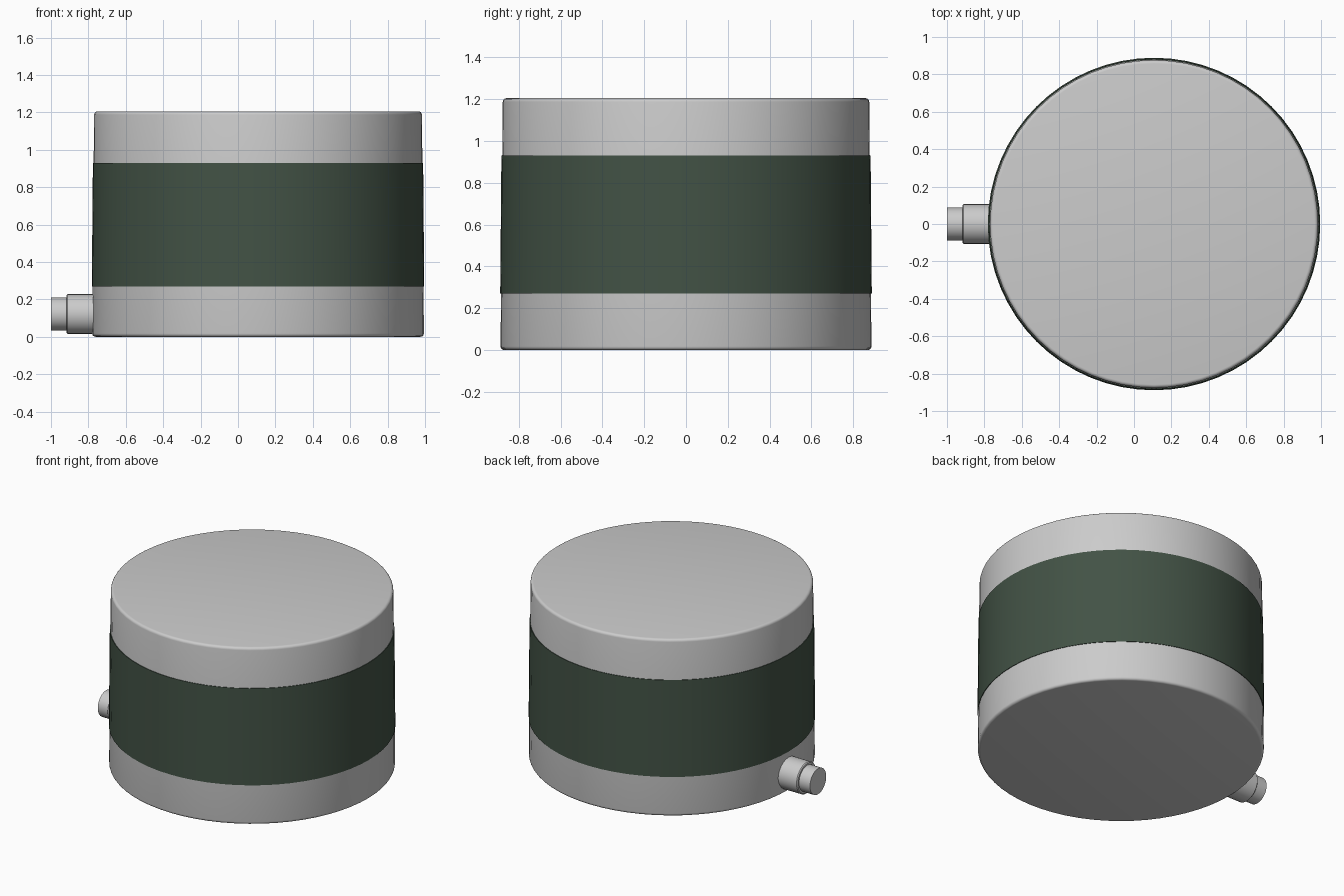
import bpy, bmesh, math
from mathutils import Matrix, Vector

if "Cube" in bpy.data.objects:
    bpy.data.objects.remove(bpy.data.objects["Cube"])


def lathe(name, profile, steps, matrix, color=None):
    """Revolve an (r, z) profile about z; points at r = 0 close the ends."""
    bm = bmesh.new()
    verts = [bm.verts.new((r, 0, z)) for r, z in profile]
    edges = [bm.edges.new(p) for p in zip(verts, verts[1:])]
    bmesh.ops.spin(bm, geom=verts + edges, cent=(0, 0, 0), axis=(0, 0, 1),
                   angle=2 * math.pi, steps=steps, use_merge=True)
    bmesh.ops.remove_doubles(bm, verts=bm.verts, dist=1e-5)
    bmesh.ops.recalc_face_normals(bm, faces=bm.faces)
    bmesh.ops.transform(bm, matrix=matrix, verts=bm.verts)
    me = bpy.data.meshes.new(name)
    bm.to_mesh(me)
    bm.free()
    ob = bpy.data.objects.new(name, me)
    bpy.context.collection.objects.link(ob)
    if color:
        mat = bpy.data.materials.new(name + "_colour")
        mat.diffuse_color = color
        mat.use_nodes = True
        mat.node_tree.nodes["Principled BSDF"].inputs["Base Color"].default_value = mat.diffuse_color
        me.materials.append(mat)
    bpy.ops.object.select_all(action='DESELECT')
    ob.select_set(True)
    bpy.context.view_layer.objects.active = ob
    bpy.ops.object.shade_smooth_by_angle(angle=math.radians(30))
    return ob


def radius(z):
    # slight taper of the drum wall
    return 0.887 - 0.0105 * z / 1.205


H, B = 1.205, 0.018
drum = Matrix.Translation((0.107, 0, 0))
arc = [(B * (1 - math.cos(a)), B * (1 - math.sin(a)))
       for a in (math.radians(22.5 * i) for i in range(5))]

# Drum with rounded rims
bottom = [(radius(0) - B + B * math.sin(math.radians(22.5 * i)),
           B - B * math.cos(math.radians(22.5 * i))) for i in range(5)]
top = [(radius(H) - B + B * math.cos(math.radians(22.5 * i)),
        H - B + B * math.sin(math.radians(22.5 * i))) for i in range(5)]
lathe("drum", [(0, 0)] + bottom + top + [(0, H)], 64, drum)

# Dark green band wrapped around the drum
z0, z1, t = 0.27, 0.93, 0.004
lathe("band", [(radius(z0) - t, z0), (radius(z0) + t, z0),
               (radius(z1) + t, z1), (radius(z1) - t, z1)],
      64, drum, (0.055, 0.085, 0.06, 1))

# Stepped outlet pipe pointing to -x
pipe = Matrix.Translation((-1, 0, 0.122)) @ Matrix.Rotation(math.radians(90), 4, 'Y')
lathe("outlet_pipe", [(0, 0), (0.088, 0), (0.088, 0.083), (0.1, 0.083),
                      (0.106, 0.089), (0.106, 0.3), (0, 0.3)], 32, pipe)
